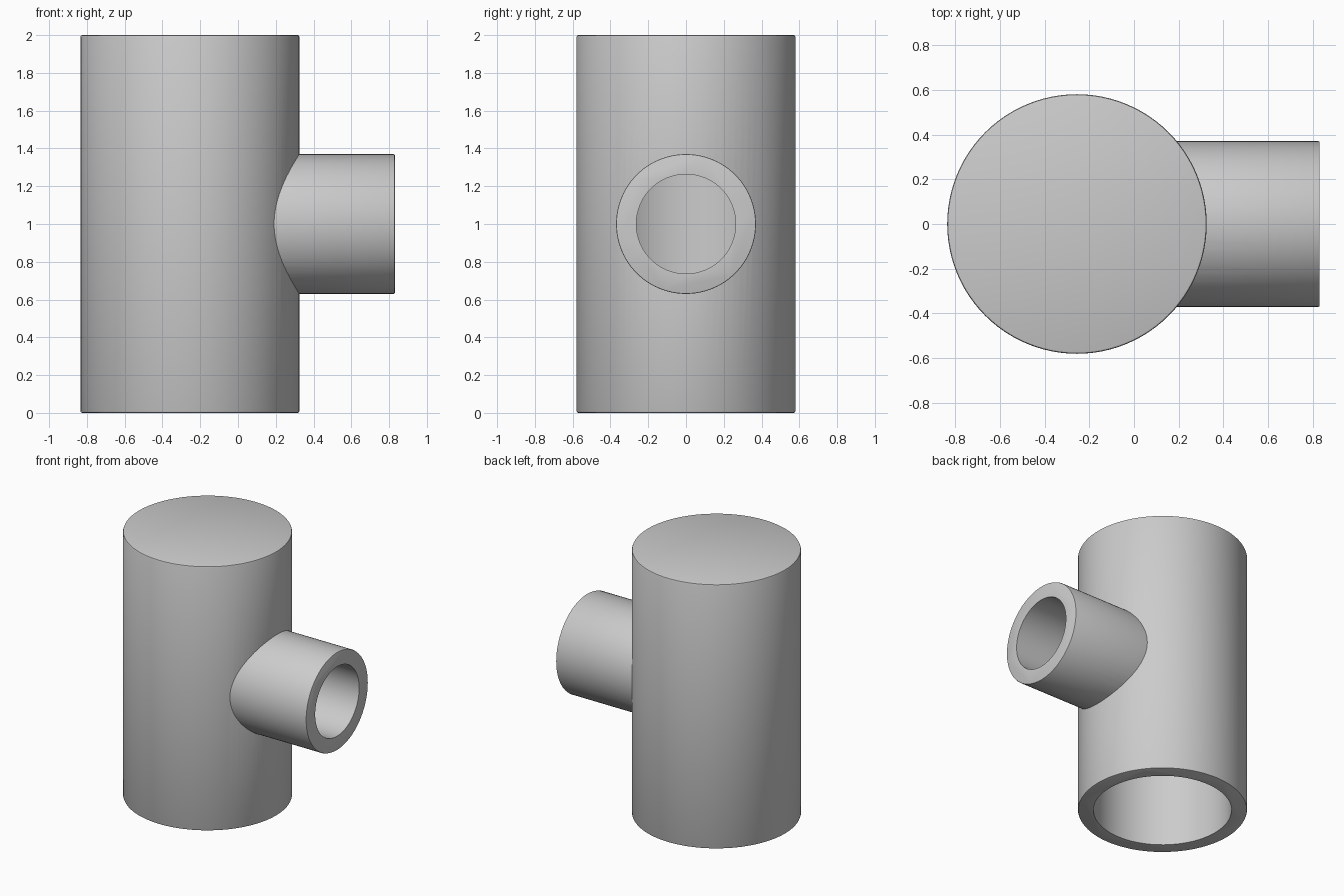
import bpy
import math
from mathutils import Matrix

cube = bpy.data.objects.get("Cube")
if cube:
    bpy.data.objects.remove(cube, do_unlink=True)

AXIS_X = -0.255      # centre line of the main pipe
MID_Z = 1.0          # centre line of the branch
WALL = 0.107
MAIN_R, BRANCH_R, BRANCH_END = 0.58, 0.37, 0.83

grey = bpy.data.materials.new("plain grey")
grey.use_nodes = True
grey.diffuse_color = (0.6, 0.6, 0.6, 1)
grey.node_tree.nodes["Principled BSDF"].inputs["Base Color"].default_value = (0.6, 0.6, 0.6, 1)


def rod(name, radius, start, end, along_x=False, soft=0.0):
    """Solid cylinder between two positions along z or x."""
    bpy.ops.mesh.primitive_cylinder_add(vertices=96, radius=radius, depth=end - start)
    obj = bpy.context.object
    obj.name = name
    mid = (start + end) / 2
    if along_x:
        place = Matrix.Translation((mid, 0, MID_Z)) @ Matrix.Rotation(math.pi / 2, 4, "Y")
    else:
        place = Matrix.Translation((AXIS_X, 0, mid))
    obj.data.transform(place)
    obj.data.materials.append(grey)
    if soft:
        bevel = obj.modifiers.new("soft rim", "BEVEL")
        bevel.width = soft
        bevel.segments = 2
        bevel.limit_method = "ANGLE"
        bpy.ops.object.modifier_apply(modifier=bevel.name)
    return obj


def combine(target, tool, operation):
    """Apply a boolean and discard its tool."""
    tool.hide_render = True
    bpy.context.view_layer.objects.active = target
    mod = target.modifiers.new(tool.name, "BOOLEAN")
    mod.operation = operation
    mod.solver = "EXACT"
    mod.object = tool
    bpy.ops.object.modifier_apply(modifier=mod.name)
    bpy.data.objects.remove(tool, do_unlink=True)


# Outer body: upright pipe with a side branch
pipe = rod("tee_pipe", MAIN_R, 0, 2, soft=0.01)
branch = rod("side_branch", BRANCH_R, AXIS_X, BRANCH_END, along_x=True, soft=0.006)
combine(pipe, branch, "UNION")

# Bores: open at the bottom and the branch, closed at the top
combine(pipe, rod("main_bore", MAIN_R - WALL, -0.1, 2 - WALL), "DIFFERENCE")
combine(pipe, rod("branch_bore", BRANCH_R - WALL, AXIS_X, BRANCH_END + 0.1, along_x=True), "DIFFERENCE")

# Smooth walls with crisp rims
bpy.ops.object.select_all(action="DESELECT")
pipe.select_set(True)
bpy.context.view_layer.objects.active = pipe
bpy.ops.object.shade_smooth_by_angle(angle=math.radians(30))
